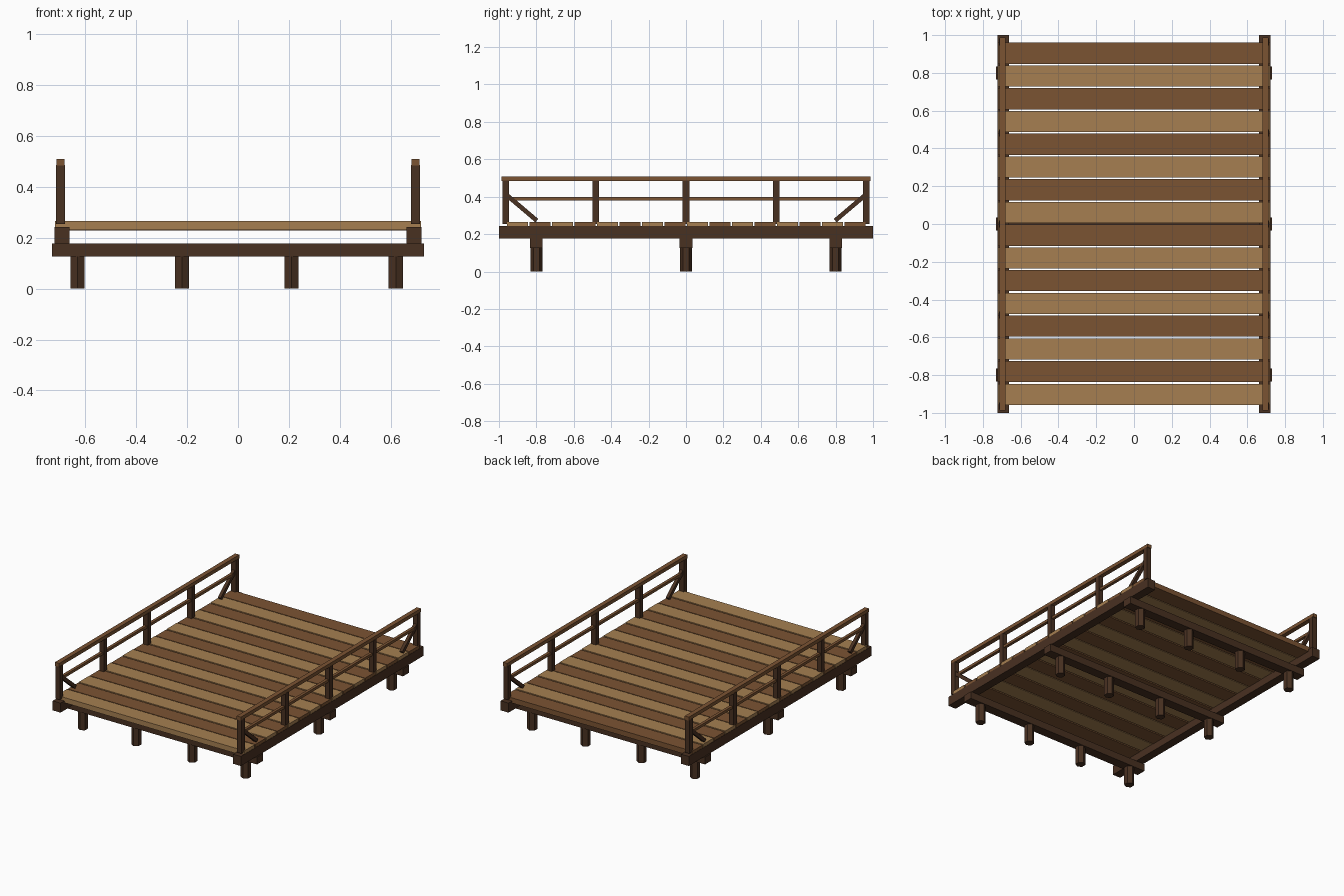
import bpy, math

if "Cube" in bpy.data.objects:
    bpy.data.objects.remove(bpy.data.objects["Cube"])


def material(name, hex_rgb):
    lin = [((hex_rgb >> s & 255) / 255) ** 2.2 for s in (16, 8, 0)]
    m = bpy.data.materials.new(name)
    m.diffuse_color = (*lin, 1)
    m.use_nodes = True
    m.node_tree.nodes["Principled BSDF"].inputs["Base Color"].default_value = m.diffuse_color
    return m


DARK = material("dark_wood", 0x4A3426)
MID = material("brown_wood", 0x7A5436)
LIGHT = material("light_wood", 0xA47E52)


def box(name, center, size, mat, rot_x=0.0):
    bpy.ops.mesh.primitive_cube_add(size=1, location=center, rotation=(rot_x, 0, 0))
    ob = bpy.context.object
    ob.name = name
    ob.scale = size
    ob.data.materials.append(mat)
    return ob


# Cross beams on hexagonal piles
for y in (-0.8, 0, 0.8):
    box("cross_beam", (0, y, 0.152), (1.46, 0.068, 0.051), DARK)
    for x in (-0.63, -0.22, 0.21, 0.62):
        bpy.ops.mesh.primitive_cylinder_add(vertices=6, radius=0.032, depth=0.13,
                                            location=(x, y, 0.065))
        pile = bpy.context.object
        pile.name = "pile"
        pile.data.materials.append(DARK)

# Deck planks, alternating colours
for i in range(16):
    y = -0.902 + i * 0.1204
    dz = 0.001 if i % 2 == 0 else -0.001
    box("deck_plank", (0, y, 0.247 + dz), (1.44, 0.112, 0.036),
        MID if i % 2 else LIGHT)

# Stringers and railings on both sides
for s in (-1, 1):
    box("stringer", (s * 0.692, 0, 0.21), (0.06, 2.0, 0.066), DARK)
    x = s * 0.697
    for y in (-0.964, -0.482, 0, 0.482, 0.964):
        box("rail_post", (x, y, 0.37), (0.035, 0.036, 0.232), DARK)
    box("top_rail", (x, 0, 0.496), (0.032, 1.974, 0.025), MID)
    box("mid_rail", (x, 0, 0.389), (0.02, 1.93, 0.018), MID)
    # Diagonal braces at both ends
    for e in (-1, 1):
        dy, dz = 0.165, 0.14
        box("rail_brace", (x, e * 0.88, 0.342), (0.022, math.hypot(dy, dz), 0.024),
            DARK, e * math.atan2(dz, dy))
